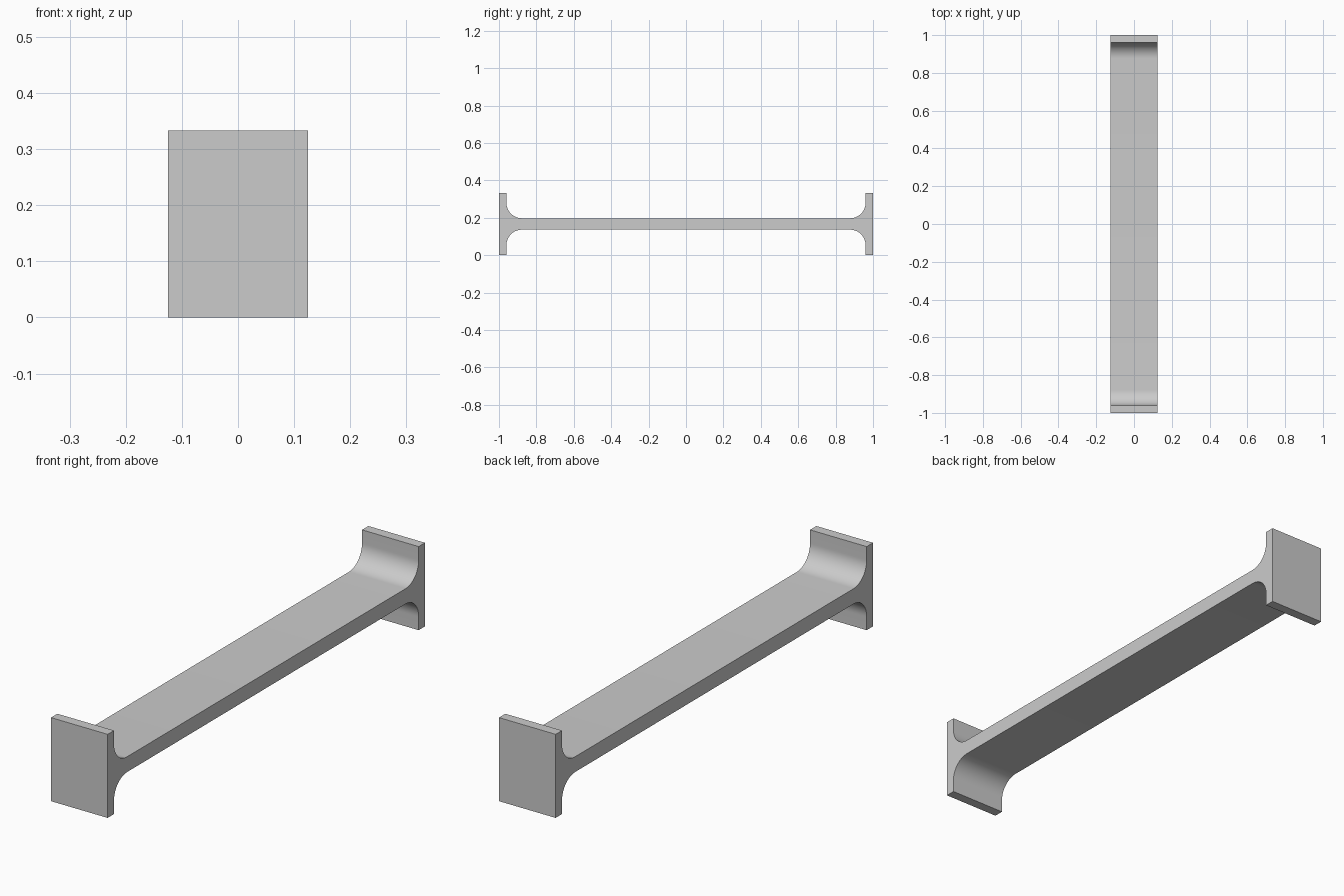
import bpy, bmesh, math

cube = bpy.data.objects.get("Cube")
if cube:
    bpy.data.objects.remove(cube, do_unlink=True)

# Overall proportions
LENGTH, WIDTH, HEIGHT = 2.0, 0.25, 1 / 3
PLATE = 0.04        # end plate thickness
WEB = 0.061         # bar thickness
RADIUS = 0.083      # fillet between bar and end plates
STEPS = 16

grey = bpy.data.materials.new("plain grey")
grey.use_nodes = True
colour = (0.6, 0.6, 0.6, 1)
grey.diffuse_color = colour
grey.node_tree.nodes["Principled BSDF"].inputs["Base Color"].default_value = colour

# One quarter of the outline, from end plate to bar, relative to the centre
inner = LENGTH / 2 - PLATE
quarter = [(LENGTH / 2, HEIGHT / 2), (inner, HEIGHT / 2)]
for i in range(STEPS + 1):
    a = math.pi / 2 * i / STEPS
    quarter.append((inner - RADIUS + RADIUS * math.cos(a),
                    WEB / 2 + RADIUS - RADIUS * math.sin(a)))

# Mirror the quarter into a closed outline
top = quarter + [(-y, z) for y, z in reversed(quarter)]
outline = top + [(y, -z) for y, z in reversed(top)]

# Extrude the outline across the width
bm = bmesh.new()
verts = [bm.verts.new((-WIDTH / 2, y, z + HEIGHT / 2)) for y, z in outline]
side = bm.faces.new(verts)
grown = bmesh.ops.extrude_face_region(bm, geom=[side], use_keep_orig=True)
moved = [g for g in grown["geom"] if isinstance(g, bmesh.types.BMVert)]
bmesh.ops.translate(bm, verts=moved, vec=(WIDTH, 0, 0))
bmesh.ops.recalc_face_normals(bm, faces=bm.faces)

mesh = bpy.data.meshes.new("flanged_bar")
bm.to_mesh(mesh)
bm.free()
mesh.materials.append(grey)
bar = bpy.data.objects.new("flanged_bar", mesh)
bpy.context.collection.objects.link(bar)

# Smooth fillets, sharp corners
bpy.ops.object.select_all(action="DESELECT")
bar.select_set(True)
bpy.context.view_layer.objects.active = bar
bpy.ops.object.shade_smooth_by_angle(angle=math.radians(30))
